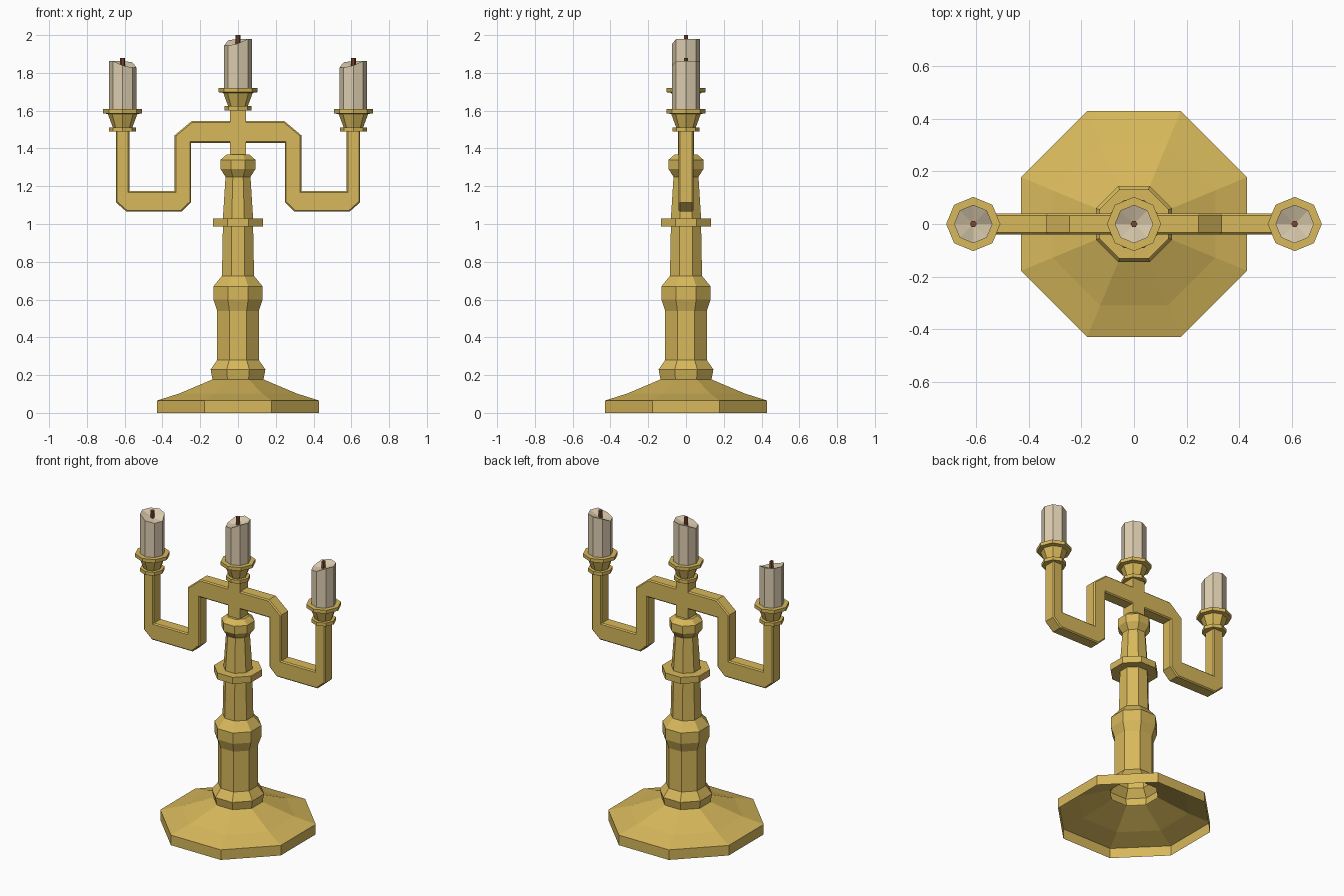
import bpy, bmesh
from math import pi, cos, sin

if "Cube" in bpy.data.objects:
    bpy.data.objects.remove(bpy.data.objects["Cube"])


def material(name, rgb):
    m = bpy.data.materials.new(name)
    m.diffuse_color = (*rgb, 1)
    m.use_nodes = True
    m.node_tree.nodes["Principled BSDF"].inputs["Base Color"].default_value = m.diffuse_color
    return m


BRASS = material("brass", (0.68, 0.48, 0.105))
WAX = material("wax", (0.72, 0.61, 0.43))
WICK = material("wick_brown", (0.2, 0.065, 0.028))


def finish(bm, name, mat, loc=(0, 0, 0)):
    me = bpy.data.meshes.new(name)
    bm.to_mesh(me)
    bm.free()
    me.materials.append(mat)
    ob = bpy.data.objects.new(name, me)
    ob.location = loc
    bpy.context.collection.objects.link(ob)
    return ob


def lathe(name, profile, mat, loc=(0, 0, 0), sides=8, turn=0.0, bottom=True, flat=False):
    """Faceted turning from (radius, z); flat=True means radius is to the flats."""
    bm = bmesh.new()
    k = 1 / cos(pi / sides) if flat else 1
    rings = [[bm.verts.new((r * k * cos(turn + 2 * pi * i / sides),
                            r * k * sin(turn + 2 * pi * i / sides), z))
              for i in range(sides)] for r, z in profile]
    for a, b in zip(rings, rings[1:]):
        for i in range(sides):
            j = (i + 1) % sides
            bm.faces.new((a[i], a[j], b[j], b[i]))
    bm.faces.new(rings[-1])
    if bottom:
        bm.faces.new(rings[0][::-1])
    return finish(bm, name, mat, loc)


# Foot and column: one hollow octagonal turning, open underneath
lathe("base_and_column", [
    (0.43, 0), (0.43, 0.065), (0.31, 0.103), (0.14, 0.175), (0.135, 0.178), (0.145, 0.23),
    (0.11, 0.28), (0.11, 0.54), (0.13, 0.60), (0.13, 0.67), (0.085, 0.725),
    (0.08, 0.988), (0.132, 0.988), (0.132, 1.03), (0.08, 1.03), (0.066, 1.25),
    (0.092, 1.29), (0.092, 1.34), (0.06, 1.368)],
    BRASS, turn=pi / 8, bottom=False, flat=True)

# Square post carrying the centre cup
lathe("centre_post", [(0.043, 1.36), (0.043, 1.605)], BRASS, sides=4, turn=pi / 4, flat=True)

# Arms: mirrored outline, extruded and lightly chamfered
half = [(0.245, 1.545), (0.335, 1.47), (0.335, 1.175), (0.575, 1.175), (0.575, 1.5),
        (0.647, 1.5), (0.647, 1.115), (0.59, 1.065), (0.30, 1.065), (0.248, 1.115),
        (0.248, 1.43)]
outline = half + [(-x, z) for x, z in reversed(half)]
bm = bmesh.new()
face = bm.faces.new([bm.verts.new((x, -0.04, z)) for x, z in outline])
res = bmesh.ops.extrude_face_region(bm, geom=[face])
bmesh.ops.translate(bm, vec=(0, 0.08, 0),
                    verts=[v for v in res["geom"] if isinstance(v, bmesh.types.BMVert)])
bmesh.ops.recalc_face_normals(bm, faces=bm.faces)
rims = [e for e in bm.edges if abs(e.verts[0].co.y - e.verts[1].co.y) < 1e-4]
bmesh.ops.bevel(bm, geom=rims, offset=0.007, segments=1, affect='EDGES')
finish(bm, "arms", BRASS)


def candle(name, loc, side):
    """Octagonal candle with a slanted, dished top; low towards -side in x and -y."""
    bm = bmesh.new()
    low, top = [], []
    for i in range(8):
        x, y = cos(i * pi / 4), sin(i * pi / 4)
        drop = 0.035 * min(1, max(0, -(side * x + 0.7 * y)))
        low.append(bm.verts.new((0.073 * x, 0.073 * y, 0)))
        top.append(bm.verts.new((0.073 * x, 0.073 * y, 0.265 - drop)))
    mid = bm.verts.new((0, 0, 0.235))
    for i in range(8):
        j = (i + 1) % 8
        bm.faces.new((low[i], low[j], top[j], top[i]))
        bm.faces.new((top[i], top[j], mid))
    bm.faces.new(low[::-1])
    finish(bm, name, WAX, loc)


# Cup, candle and wick at the centre and on each arm
for label, x, z, short, side in (("centre", 0, 1.602, 0, 1),
                                 ("left", -0.611, 1.49, 0.022, -1),
                                 ("right", 0.611, 1.49, 0.022, 1)):
    lathe(label + "_cup", [
        (0.072, 0), (0.072, 0.022), (0.052, 0.022), (0.078, 0.092), (0.103, 0.096),
        (0.103, 0.118)], BRASS, loc=(x, 0, z))
    base = z + 0.118 - short * 0.2
    candle(label + "_candle", (x, 0, base - 0.005), side)
    lathe(label + "_wick", [(0.013, 0.22), (0.013, 0.28 - short * 0.2)], WICK,
          loc=(x, 0, z + 0.118 - short * 0.2), sides=6)
